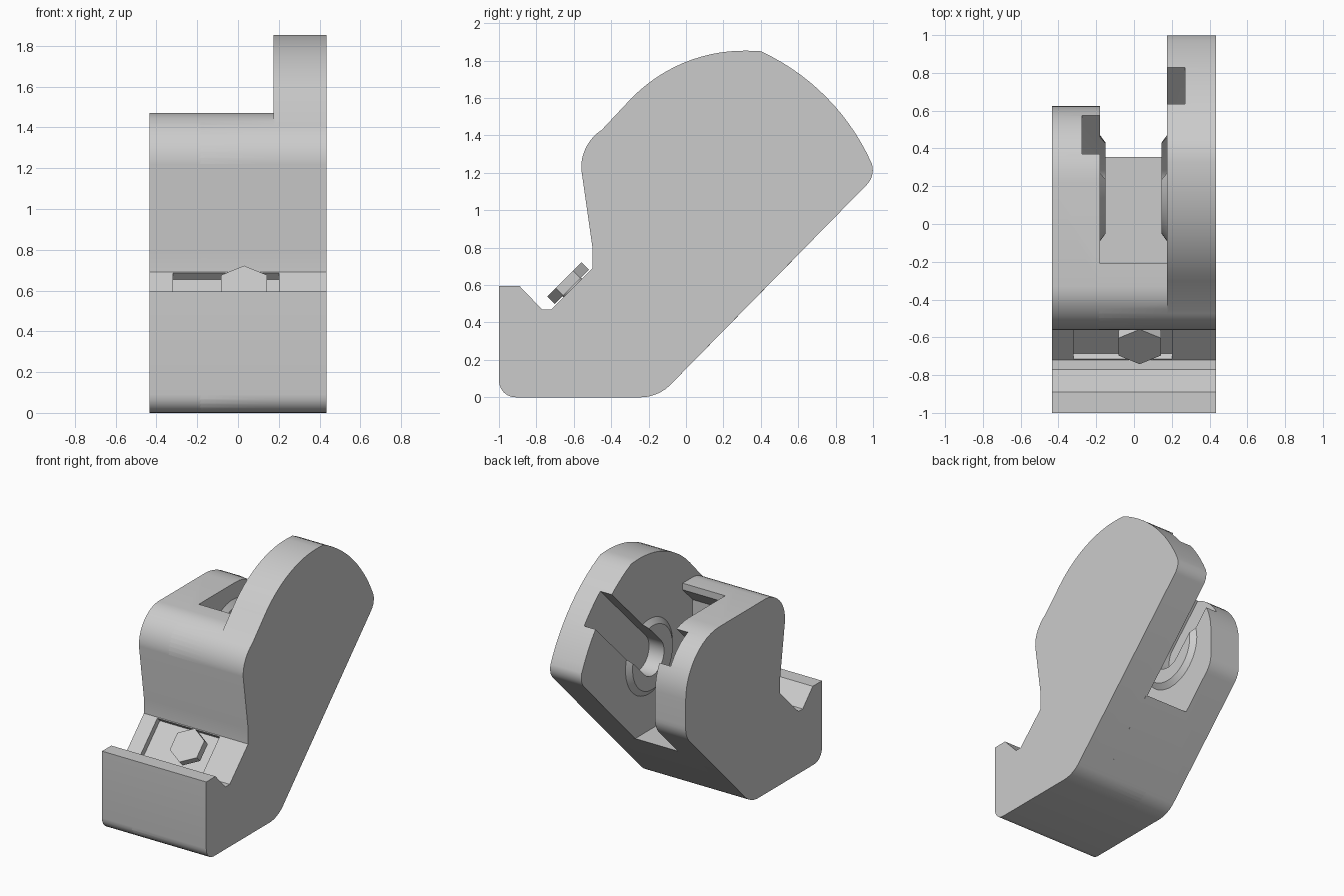
import bpy
import bmesh
from math import pi, cos, sin, atan2
from mathutils import Matrix, Vector

cube = bpy.data.objects.get("Cube")
if cube:
    bpy.data.objects.remove(cube, do_unlink=True)

grey = bpy.data.materials.new("plain_grey")
grey.use_nodes = True
grey.diffuse_color = (0.6, 0.6, 0.6, 1)
grey.node_tree.nodes["Principled BSDF"].inputs["Base Color"].default_value = (0.6, 0.6, 0.6, 1)

PIVOT = Vector((0.19, 1.07))
INNER_L, INNER_R, HALF = 0.175, -0.18, 0.435


def arc(a, b, c, n=10):
    """Points on the circle through a, b and c, from a to c."""
    (ax, ay), (bx, by), (cx, cy) = a, b, c
    d = 2 * (ax * (by - cy) + bx * (cy - ay) + cx * (ay - by))
    a2, b2, c2 = ax**2 + ay**2, bx**2 + by**2, cx**2 + cy**2
    ox = (a2 * (by - cy) + b2 * (cy - ay) + c2 * (ay - by)) / d
    oy = (a2 * (cx - bx) + b2 * (ax - cx) + c2 * (bx - ax)) / d
    r = ((ax - ox)**2 + (ay - oy)**2) ** 0.5
    t0 = atan2(ay - oy, ax - ox)
    turn = (atan2(cy - oy, cx - ox) - t0) % (2 * pi)
    mid = (atan2(by - oy, bx - ox) - t0) % (2 * pi)
    if mid > turn:
        turn -= 2 * pi
    inner = [(ox + r * cos(t0 + turn * i / n), oy + r * sin(t0 + turn * i / n))
             for i in range(1, n)]
    return [a] + inner + [c]


def finish(bm, name):
    bmesh.ops.recalc_face_normals(bm, faces=bm.faces)
    mesh = bpy.data.meshes.new(name)
    bm.to_mesh(mesh)
    bm.free()
    mesh.materials.append(grey)
    ob = bpy.data.objects.new(name, mesh)
    bpy.context.collection.objects.link(ob)
    return ob


def prism(name, profile, x0, x1):
    """Side profile (y, z) extruded across x."""
    bm = bmesh.new()
    face = bm.faces.new([bm.verts.new((x0, y, z)) for y, z in profile])
    ext = bmesh.ops.extrude_face_region(bm, geom=[face])
    verts = [v for v in ext["geom"] if isinstance(v, bmesh.types.BMVert)]
    bmesh.ops.translate(bm, verts=verts, vec=(x1 - x0, 0, 0))
    return finish(bm, name)


def cone(name, sides, r1, r2, depth, matrix):
    bm = bmesh.new()
    bmesh.ops.create_cone(bm, cap_ends=True, segments=sides, radius1=r1,
                          radius2=r2, depth=depth, matrix=matrix)
    return finish(bm, name)


def combine(target, tool, operation):
    mod = target.modifiers.new(operation.lower(), "BOOLEAN")
    mod.operation, mod.solver, mod.object = operation, "EXACT", tool
    bpy.context.view_layer.objects.active = target
    bpy.ops.object.modifier_apply(modifier=mod.name)
    bpy.data.objects.remove(tool, do_unlink=True)


def smooth(ob):
    bpy.ops.object.select_all(action="DESELECT")
    ob.select_set(True)
    bpy.context.view_layer.objects.active = ob
    bpy.ops.object.shade_smooth_by_angle(angle=pi / 6)


# Shared outlines: notched foot, rounded base and the curved front
foot = [(-0.5, 0.8), (-0.5, 0.69), (-0.72, 0.47), (-0.77, 0.47), (-0.89, 0.595), (-1, 0.595)]
base = arc((-1, 0.09), (-0.974, 0.026), (-0.91, 0), 6) + arc((-0.24, 0), (-0.16, 0.016), (-0.09, 0.06), 6)
brow = arc((-0.45, 1.43), (-0.53, 1.345), (-0.56, 1.22), 8)
front = foot + base

# Tall side plate
tip = arc((0.97, 1.14), (0.996, 1.19), (0.993, 1.25), 6)
back = arc((0.993, 1.25), (0.75, 1.605), (0.4, 1.85), 14)[1:]
crown = arc((0.33, 1.853), (-0.02, 1.785), (-0.3, 1.59), 14)
body = prism("bracket_body", front + tip + back + crown + brow, INNER_L, HALF)

# Low side plate with a round end
low_top = arc((-0.33, 1.47), (-0.39, 1.46), (-0.45, 1.43), 4)[:-1] + brow
low_end = arc((0.57, 0.732), (0.612, 0.79), (0.625, 0.87), 6)
low_round = arc((0.625, 1.07), (0.505, 1.354), (0.22, 1.47), 12)
low = prism("low_plate", front + low_end + low_round + low_top, -HALF, INNER_R)

# Bridge between the plates, hollowed under a slanted lip
hollow = [(0.355, 0.513), (-0.33, 0.513), (-0.33, 1.3), (-0.21, 1.42), (-0.21, 1.47)]
bridge = prism("bridge", front + hollow + low_top, INNER_R - 0.01, INNER_L + 0.01)
combine(body, bridge, "UNION")
combine(body, low, "UNION")

# Chamfered pivot bosses on the inner faces
for wall, side in ((INNER_L, -1), (INNER_R, 1)):
    place = Matrix.Translation((wall + side * 0.01, PIVOT.x, PIVOT.y)) @ Matrix.Rotation(side * pi / 2, 4, "Y")
    combine(body, cone("pivot_boss", 48, 0.295, 0.24, 0.04, place), "UNION")

# Round-ended axle groove, open towards the upper back
reach, half_w = Vector((1, 1)), 0.135
across = Vector((1, -1)).normalized() * half_w
along = reach.normalized() * half_w
start, stop, bottom = PIVOT + across, PIVOT - across, PIVOT - along
groove = arc(tuple(stop), tuple(bottom), tuple(start), 20)
groove += [tuple(start + reach), tuple(stop + reach)]
combine(body, prism("axle_groove", groove, -0.275, 0.27), "DIFFERENCE")

# Shallow pocket in the sloping face above the foot
pocket = [(-0.715, 0.475), (-0.685, 0.445), (-0.475, 0.655), (-0.505, 0.685),
          (-0.54, 0.72), (-0.75, 0.51)]
combine(body, prism("pocket", pocket, -0.32, 0.2), "DIFFERENCE")
smooth(body)

# Bolt standing out of the pocket
tilt = Matrix.Rotation(pi / 4, 4, "X")
head_at = Matrix.Translation((0.03, -0.63, 0.61)) @ tilt
shank_at = Matrix.Translation((0.03, -0.59, 0.57)) @ tilt
smooth(cone("bolt_head", 6, 0.13, 0.13, 0.057, head_at))
smooth(cone("bolt_shank", 24, 0.07, 0.07, 0.1, shank_at))
